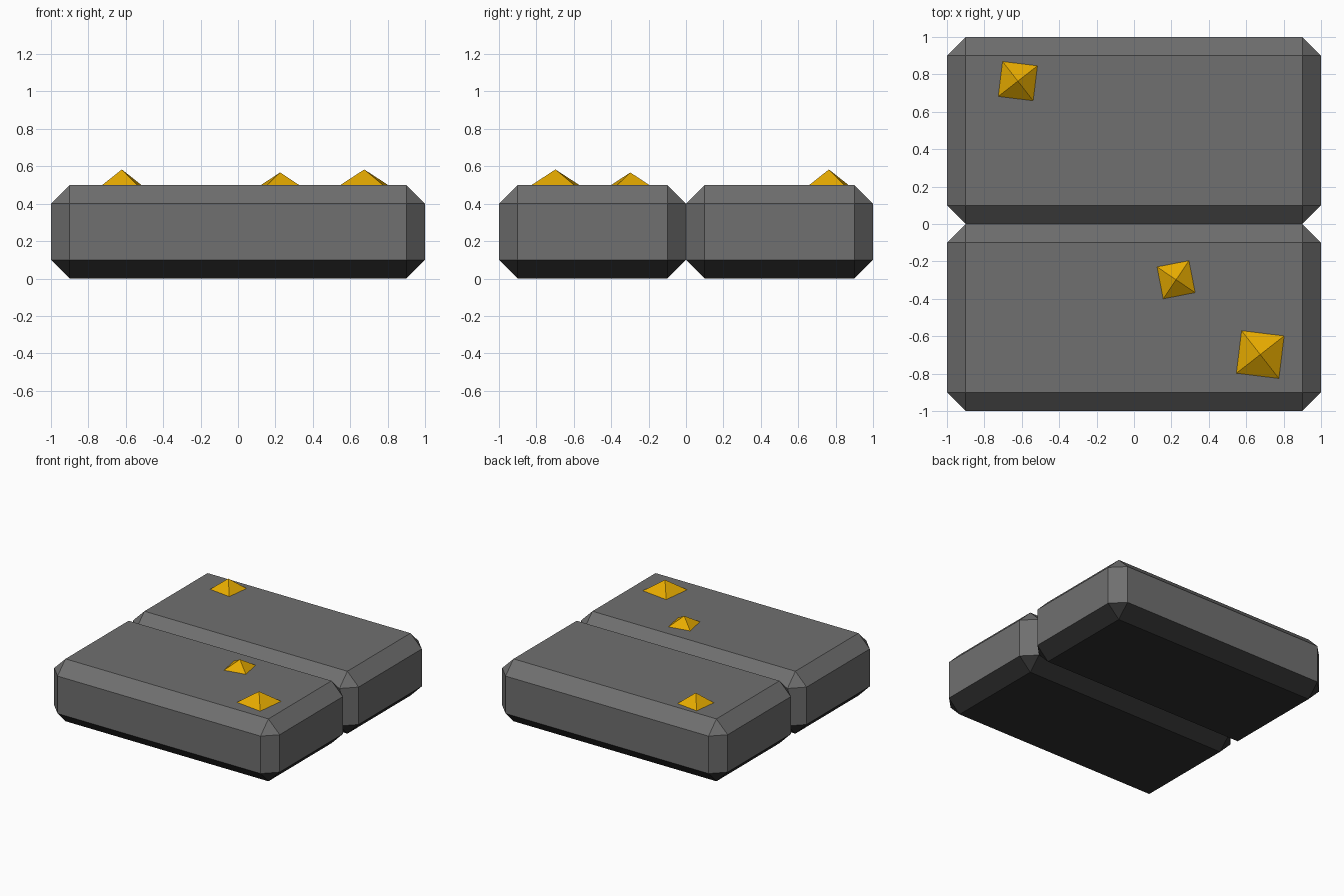
import bpy, bmesh, math
from mathutils import Matrix

if "Cube" in bpy.data.objects:
    bpy.data.objects.remove(bpy.data.objects["Cube"])


def material(name, color):
    m = bpy.data.materials.new(name)
    m.diffuse_color = (*color, 1)
    m.use_nodes = True
    m.node_tree.nodes["Principled BSDF"].inputs["Base Color"].default_value = m.diffuse_color
    return m


STONE = material("grey stone", (0.16, 0.16, 0.16))
DARK = material("dark underside", (0.031, 0.031, 0.031))
GOLD = material("gold", (0.80, 0.41, 0.0))


def add_object(name, bm, *mats):
    mesh = bpy.data.meshes.new(name)
    bm.to_mesh(mesh)
    bm.free()
    for mat in mats:
        mesh.materials.append(mat)
    obj = bpy.data.objects.new(name, mesh)
    bpy.context.collection.objects.link(obj)
    return obj


# Two chamfered stone slabs, side by side, with dark downward faces
def slab(name, y):
    bm = bmesh.new()
    bmesh.ops.create_cube(bm, size=1, matrix=Matrix.Translation((0, y, 0.25))
                          @ Matrix.Diagonal((2, 1, 0.5, 1)))
    bmesh.ops.bevel(bm, geom=bm.edges[:], offset=0.1, segments=1,
                    profile=0.5, affect='EDGES')
    bm.normal_update()
    for f in bm.faces:
        f.material_index = 1 if f.normal.z < -0.1 else 0
    add_object(name, bm, STONE, DARK)


slab("front_slab", -0.5)
slab("back_slab", 0.5)


# Low four-sided gold nuggets on the top faces
def nugget(name, x, y, radius, height, angle):
    bm = bmesh.new()
    bmesh.ops.create_cone(bm, segments=4, radius1=radius, radius2=0, depth=height,
                          cap_ends=False,
                          matrix=Matrix.Translation((x, y, 0.5 + height / 2))
                          @ Matrix.Rotation(math.radians(angle), 4, 'Z'))
    bmesh.ops.remove_doubles(bm, verts=bm.verts[:], dist=0.0001)
    bmesh.ops.recalc_face_normals(bm, faces=bm.faces[:])
    add_object(name, bm, GOLD)


nugget("large_nugget", 0.675, -0.698, 0.162, 0.083, 38)
nugget("medium_nugget", -0.621, 0.764, 0.133, 0.083, 38)
nugget("small_nugget", 0.225, -0.298, 0.123, 0.067, 56)
